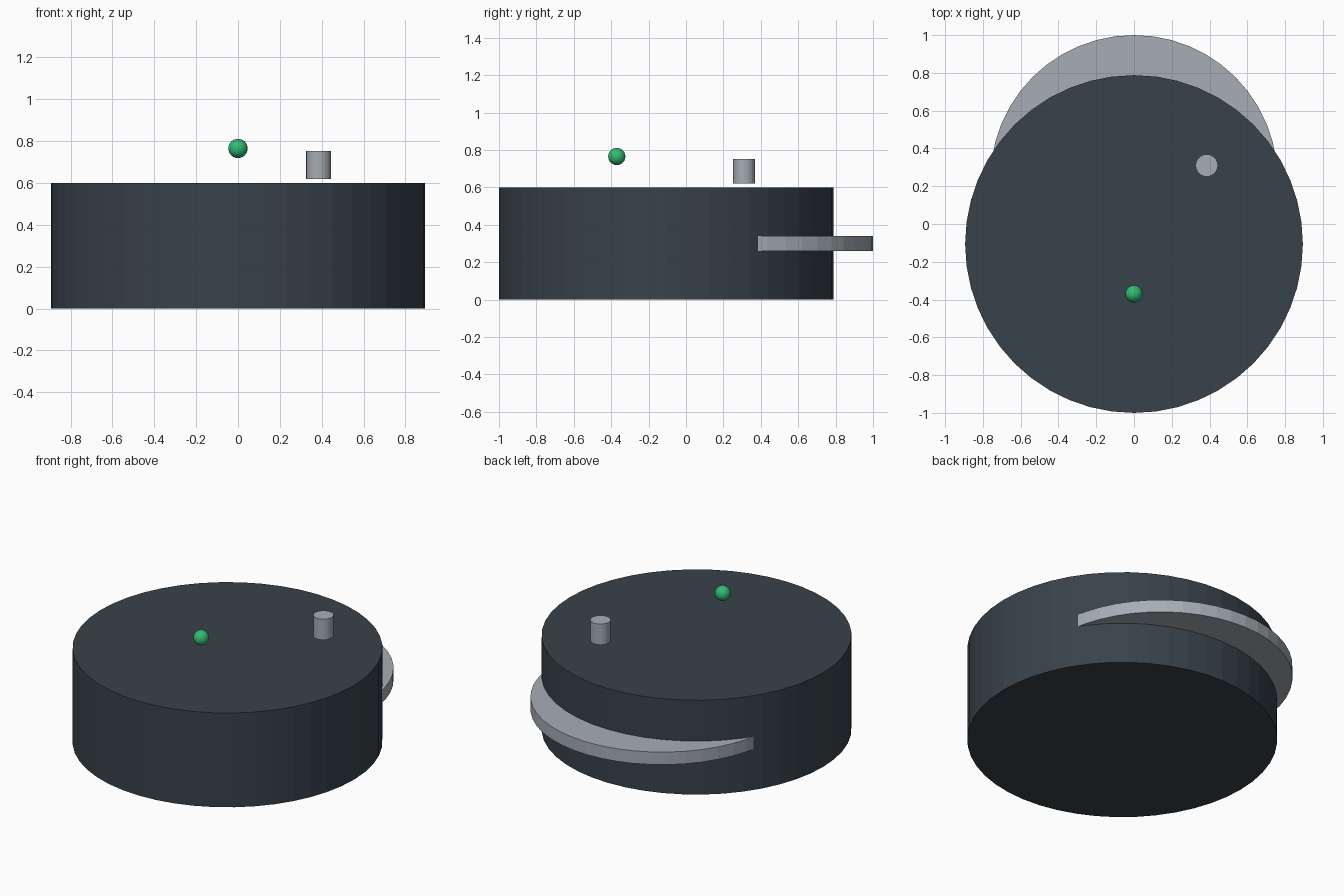
import bpy

if "Cube" in bpy.data.objects:
    bpy.data.objects.remove(bpy.data.objects["Cube"])


def material(name, rgb):
    m = bpy.data.materials.new(name)
    m.diffuse_color = (*rgb, 1)
    m.use_nodes = True
    m.node_tree.nodes["Principled BSDF"].inputs["Base Color"].default_value = m.diffuse_color
    return m


dark = material("dark_slate", (0.04, 0.055, 0.07))
silver = material("silver", (0.38, 0.42, 0.46))
green = material("green", (0.03, 0.5, 0.17))


def disc(name, x, y, z0, z1, radius, sides, mat):
    bpy.ops.mesh.primitive_cylinder_add(vertices=sides, radius=radius, depth=z1 - z0,
                                        location=(x, y, (z0 + z1) / 2))
    ob = bpy.context.object
    ob.name = name
    ob.data.materials.append(mat)
    return ob


# Main round housing
disc("body", 0, -0.106, 0, 0.6, 0.894, 48, dark)

# Thin plate showing as a crescent at the back
disc("bumper", 0, 0.24, 0.26, 0.34, 0.76, 48, silver)

# Small turret hovering just above the lid
disc("sensor_turret", 0.385, 0.31, 0.62, 0.752, 0.059, 24, silver)

# Green indicator ball
bpy.ops.mesh.primitive_uv_sphere_add(segments=24, ring_count=12, radius=0.046,
                                     location=(0, -0.37, 0.765))
ball = bpy.context.object
ball.name = "indicator_light"
ball.data.materials.append(green)
bpy.ops.object.shade_smooth()
